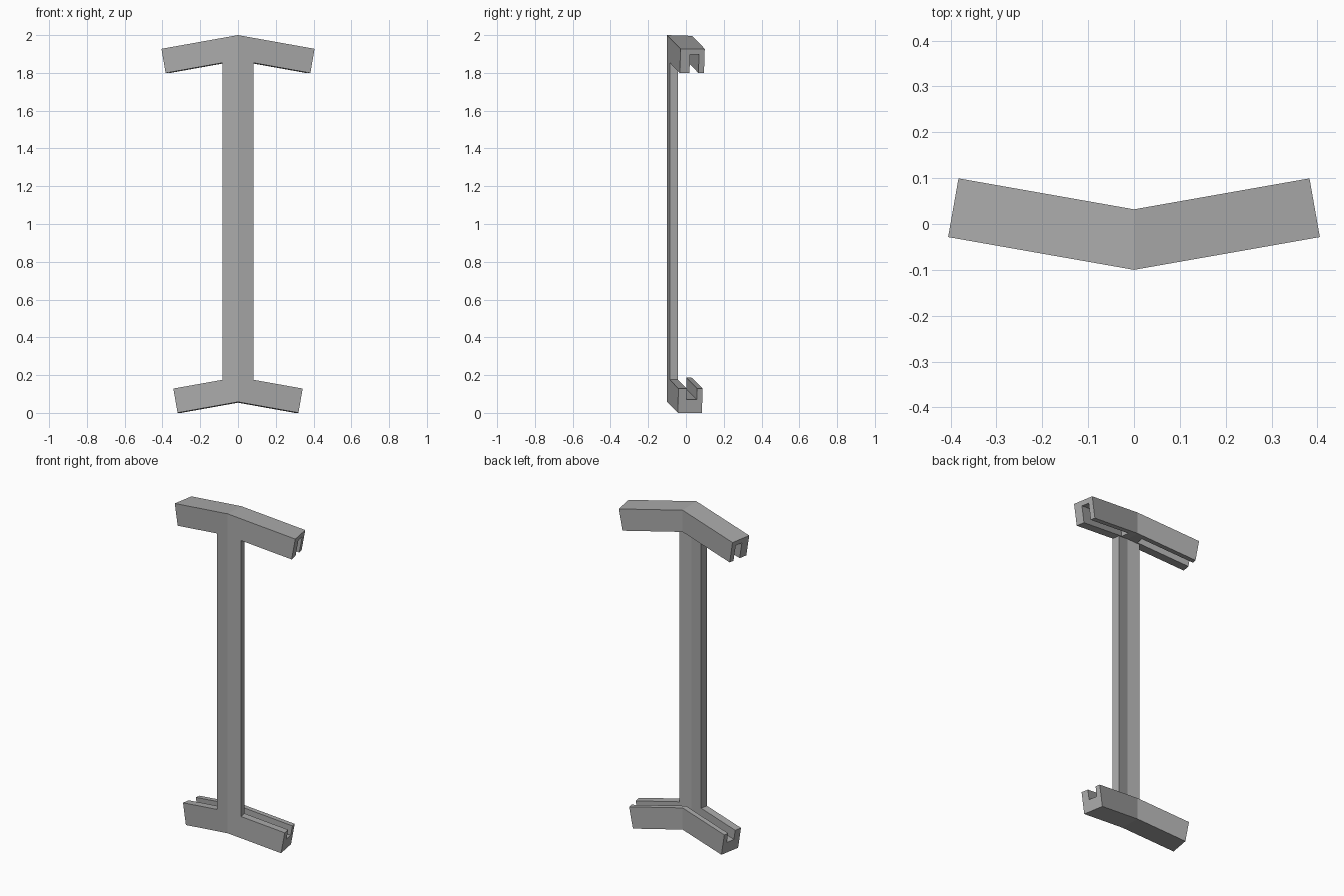
import bpy, bmesh
from math import radians
from mathutils import Matrix, Vector

if "Cube" in bpy.data.objects:
    bpy.data.objects.remove(bpy.data.objects["Cube"])

grey = bpy.data.materials.new("plain_grey")
grey.use_nodes = True
colour = (0.4, 0.4, 0.4, 1)
grey.diffuse_color = colour
grey.node_tree.nodes["Principled BSDF"].inputs["Base Color"].default_value = colour

FRONT = -0.1
WIDTH = 0.13
YAW = Matrix.Rotation(radians(10), 4, 'Z')
TILT = Matrix.Rotation(radians(10), 4, 'Y')


def prism(bm, section, start, end, start_cap=True):
    """Extrude a (depth, height) section along x."""
    a = [bm.verts.new((start, y, z)) for y, z in section]
    b = [bm.verts.new((end, y, z)) for y, z in section]
    for i in range(len(section)):
        j = (i + 1) % len(section)
        bm.faces.new((a[i], a[j], b[j], b[i]))
    if start_cap:
        bm.faces.new(a)
    bm.faces.new(b)


def rect(y0, y1, z0, z1):
    return [(y0, z0), (y1, z0), (y1, z1), (y0, z1)]


def channel(front_wall, slot, floor):
    """U section, open at the top, with its bottom at height 0."""
    back = front_wall + slot
    return [(0, 0), (WIDTH, 0), (WIDTH, WIDTH), (back, WIDTH),
            (back, floor), (front_wall, floor), (front_wall, WIDTH), (0, WIDTH)]


def finish(name, bm, matrix):
    """Place the half, cut it on the centre plane and mirror it."""
    bm.transform(matrix)
    bmesh.ops.bisect_plane(bm, geom=bm.verts[:] + bm.edges[:] + bm.faces[:],
                           plane_co=Vector(), plane_no=Vector((1, 0, 0)),
                           clear_inner=True)
    bmesh.ops.recalc_face_normals(bm, faces=bm.faces[:])
    mesh = bpy.data.meshes.new(name)
    bm.to_mesh(mesh)
    bm.free()
    mesh.materials.append(grey)
    ob = bpy.data.objects.new(name, mesh)
    bpy.context.collection.objects.link(ob)
    ob.modifiers.new("Mirror", 'MIRROR')


# Upper arms: channel open below, solid around the post
bm = bmesh.new()
section = [(y, -z) for y, z in channel(0.052, 0.048, 0.03)]
prism(bm, section, 0.09, 0.418, start_cap=False)
prism(bm, rect(0, WIDTH, -WIDTH, 0), -0.1, 0.09)
finish("upper_arms", bm, Matrix.Translation((0, FRONT, 2)) @ YAW @ TILT)

# Lower arms: channel open above, running through the middle
bm = bmesh.new()
prism(bm, channel(0.045, 0.055, 0.07), -0.1, 0.33)
finish("lower_arms", bm, Matrix.Translation((0, FRONT, 0.058)) @ YAW @ TILT)

# Post: thin plate folded along its centre line
bm = bmesh.new()
prism(bm, rect(0, 0.045, 0.1, 1.92), -0.1, 0.082)
finish("post", bm, Matrix.Translation((0, FRONT, 0)) @ YAW)
